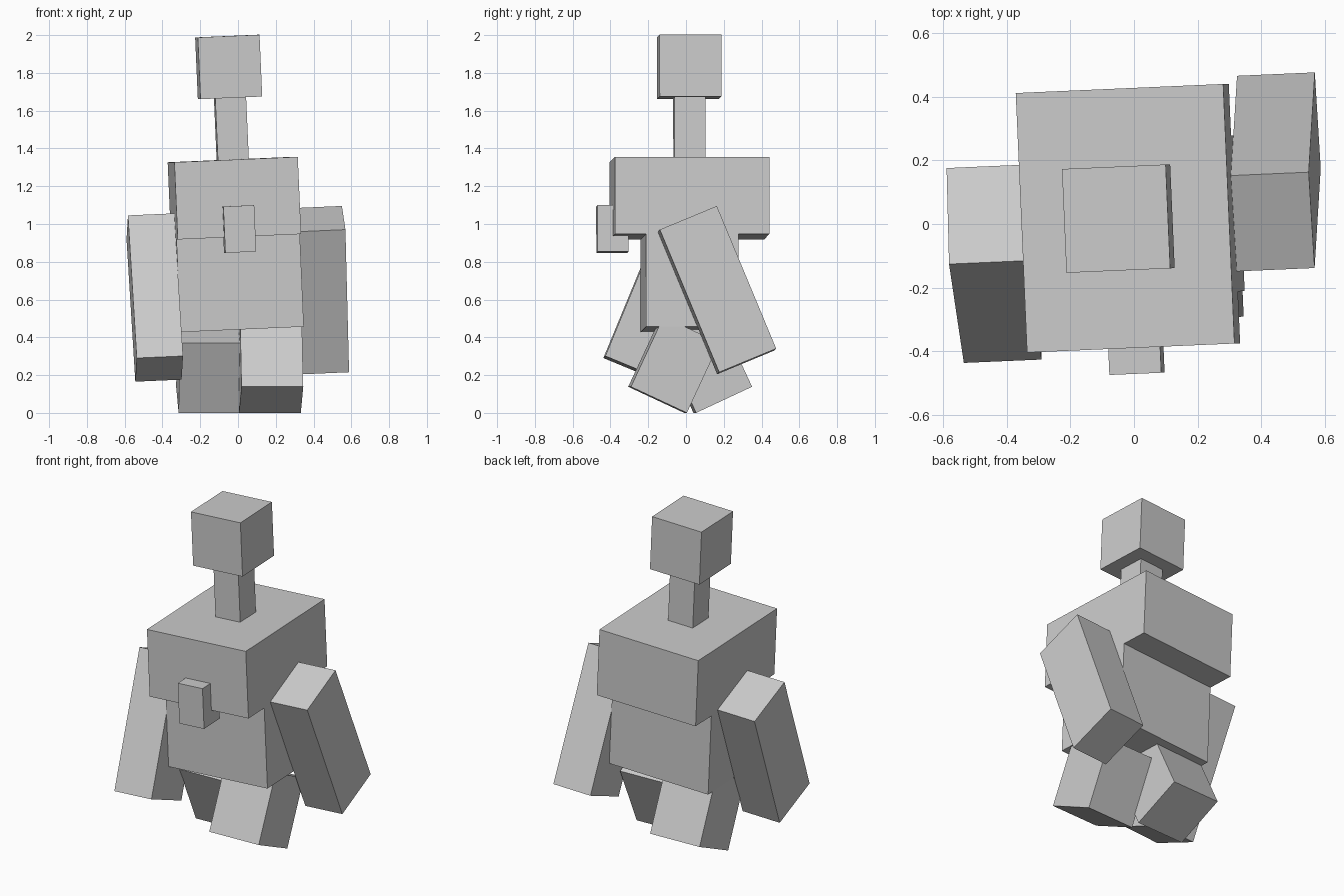
import bpy
import bmesh
from math import radians
from mathutils import Matrix, Vector

if "Cube" in bpy.data.objects:
    bpy.data.objects.remove(bpy.data.objects["Cube"])

U = 0.0409  # one block unit

grey = bpy.data.materials.new("plain_grey")
grey.diffuse_color = (0.6, 0.6, 0.6, 1)
grey.use_nodes = True
grey.node_tree.nodes["Principled BSDF"].inputs["Base Color"].default_value = grey.diffuse_color


def box(name, lo, hi, frame):
    """Box spanning lo..hi in block units, placed by a frame matrix."""
    size = [b - a for a, b in zip(lo, hi)]
    mid = [(a + b) / 2 for a, b in zip(lo, hi)]
    bm = bmesh.new()
    bmesh.ops.create_cube(bm, size=1)
    bmesh.ops.scale(bm, vec=size, verts=bm.verts)
    bmesh.ops.translate(bm, vec=mid, verts=bm.verts)
    bmesh.ops.scale(bm, vec=(U, U, U), verts=bm.verts)
    mesh = bpy.data.meshes.new(name)
    bm.to_mesh(mesh)
    bm.free()
    mesh.materials.append(grey)
    obj = bpy.data.objects.new(name, mesh)
    bpy.context.collection.objects.link(obj)
    obj.matrix_world = frame
    return obj


def pitch(deg):
    return Matrix.Rotation(radians(deg), 4, 'X')


# Body frame sits at the neck base, slightly turned and leaning
yaw = Matrix.Rotation(radians(2.5), 4, 'Z')
lean = Matrix.Rotation(radians(-2.5), 4, 'Y')
body = Matrix.Translation((-0.028, 0.018, 1.341)) @ yaw @ lean

# Head, neck, torso and chest block
box("head", (-4, -4, 8), (4, 4, 16), body)
box("neck", (-2, -2, 0), (2, 2, 8), body)
box("chest", (-8, -10, -10), (8, 10, 0), body)
box("belly", (-8, -6, -22), (8, 6, -10), body)
box("chest_block", (-2, -12, -12), (2, -8, -6), body)

# Arms and legs swing in opposite directions on each side
for side, s, leg_x in (("left", -1, -0.15), ("right", 1, 0.168)):
    shoulder = Matrix.Translation(Vector((11 * s, 0, -10)) * U)
    box(side + "_arm", (-3, -4, -18), (3, 4, 2),
        body @ shoulder @ pitch(22.5 * s))
    hip = Matrix.Translation((leg_x, 0.022, 0.44))
    box(side + "_leg", (-4, -4, -10), (4, 4, 0),
        hip @ yaw @ pitch(-25 * s))
